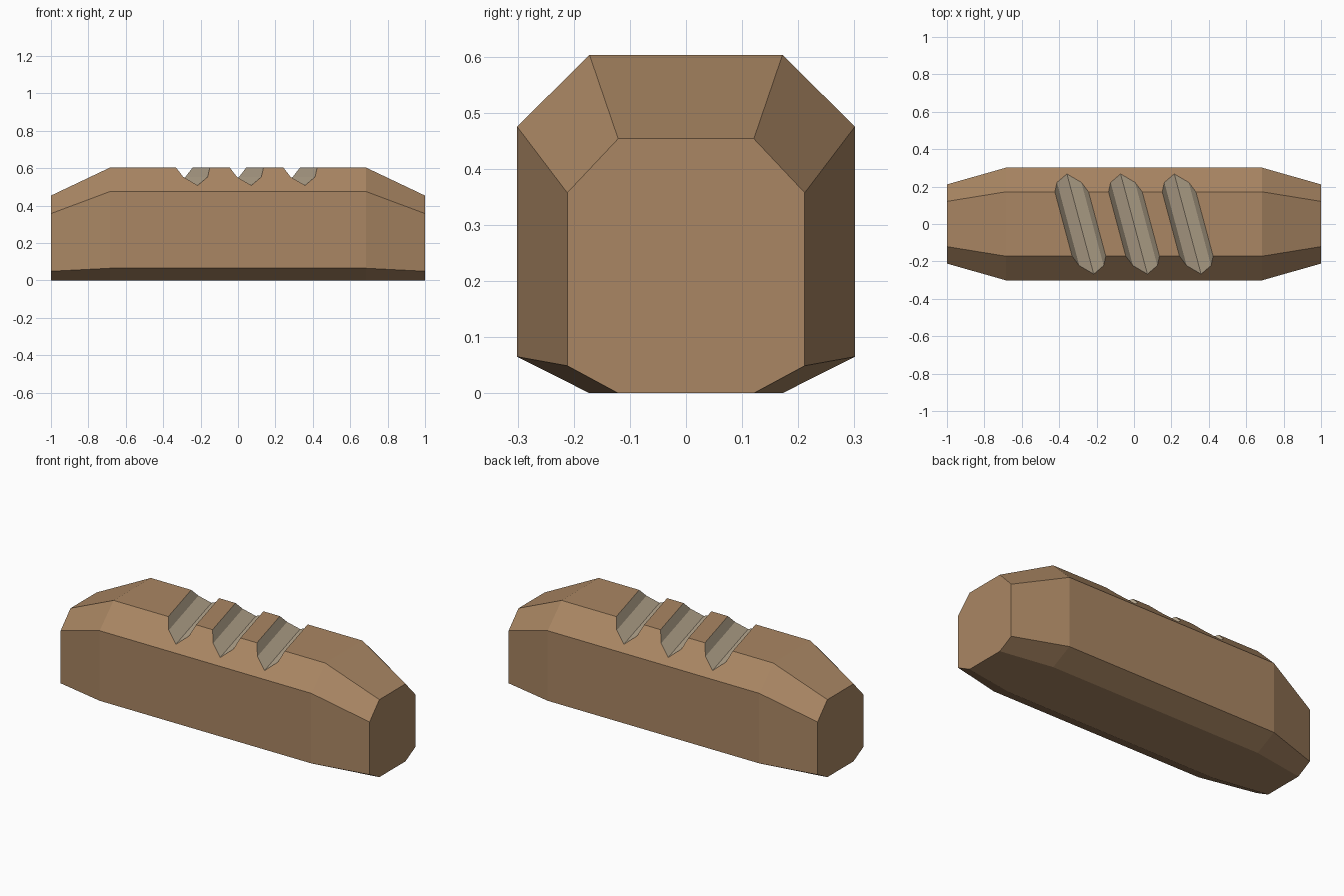
import bpy, bmesh, math
from mathutils import Matrix, Vector

if "Cube" in bpy.data.objects:
    bpy.data.objects.remove(bpy.data.objects["Cube"])


def material(name, rgb):
    m = bpy.data.materials.new(name)
    m.diffuse_color = (*rgb, 1)
    m.use_nodes = True
    m.node_tree.nodes["Principled BSDF"].inputs["Base Color"].default_value = m.diffuse_color
    return m


crust = material("crust", (0.40, 0.24, 0.125))
crumb = material("crumb", (0.50, 0.41, 0.29))


def loft(bm, rings):
    """Skin a list of equal-sized point rings and cap both ends."""
    rings = [[bm.verts.new(p) for p in ring] for ring in rings]
    faces = [bm.faces.new(rings[0]), bm.faces.new(rings[-1][::-1])]
    for a, b in zip(rings, rings[1:]):
        n = len(a)
        for i in range(n):
            faces.append(bm.faces.new((a[i], b[i], b[(i + 1) % n], a[(i + 1) % n])))
    return faces


def finish(bm, name):
    bmesh.ops.recalc_face_normals(bm, faces=bm.faces[:])
    mesh = bpy.data.meshes.new(name)
    bm.to_mesh(mesh)
    bm.free()
    mesh.materials.append(crust)
    mesh.materials.append(crumb)
    ob = bpy.data.objects.new(name, mesh)
    bpy.context.collection.objects.link(ob)
    return ob


# Loaf: chamfered section, shrunk toward both ends
half = [(0.172, 0), (0.301, 0.065), (0.301, 0.475), (0.172, 0.603)]
section = half + [(-y, z) for y, z in reversed(half)]
stations = [(-1, 0.703, 0.752), (-0.685, 1, 1), (0.685, 1, 1), (1, 0.703, 0.752)]
bm = bmesh.new()
loft(bm, [[(x, y * sy, z * sz) for y, z in section] for x, sy, sz in stations])
loaf = finish(bm, "bread_loaf")

# Slashes: three slanted grooves across the top
groove = [(0, 0.508), (0.063, 0.553), (0.087, 0.603), (0.13, 0.70),
          (-0.13, 0.70), (-0.087, 0.603), (-0.063, 0.553)]
bm = bmesh.new()
turn = Matrix.Rotation(math.radians(15), 4, 'Z')
for cx in (-0.287, 0, 0.287):
    rings = [[turn @ Vector((u, y, z)) + Vector((cx, 0, 0)) for u, z in groove]
             for y in (-0.5, 0.5)]
    for f in loft(bm, rings):
        f.material_index = 1
cutter = finish(bm, "slash_cutter")
cutter.hide_render = True

cut = loaf.modifiers.new("slashes", 'BOOLEAN')
cut.operation = 'DIFFERENCE'
cut.solver = 'EXACT'
cut.object = cutter
bpy.context.view_layer.objects.active = loaf
loaf.select_set(True)
bpy.ops.object.modifier_apply(modifier=cut.name)
bpy.data.objects.remove(cutter)
